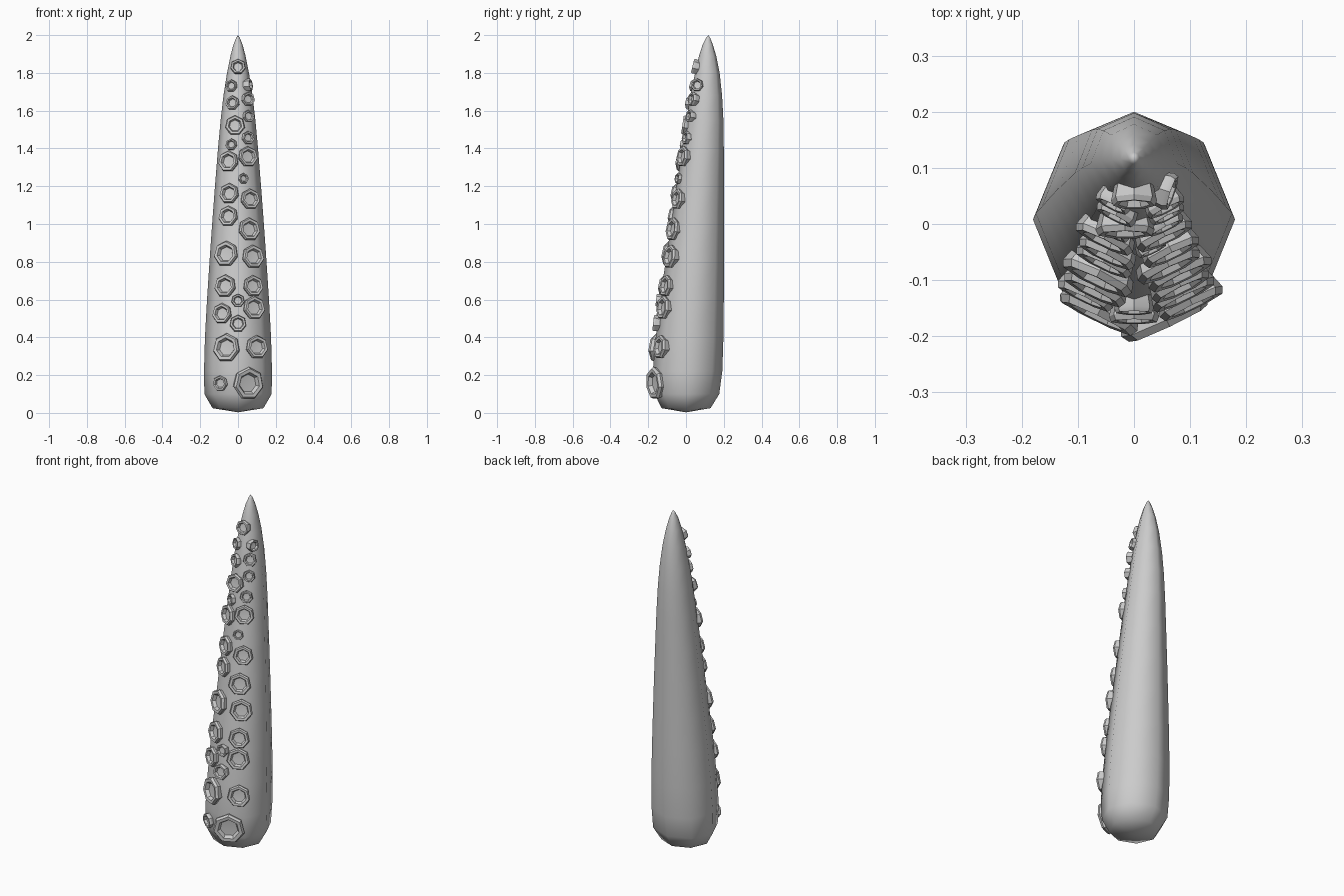
import bpy, bmesh
from math import sin, cos, pi, radians
from mathutils import Vector, Matrix
from mathutils.bvhtree import BVHTree

if "Cube" in bpy.data.objects:
    bpy.data.objects.remove(bpy.data.objects["Cube"])


def finish(bm, name, angle):
    bmesh.ops.recalc_face_normals(bm, faces=bm.faces)
    me = bpy.data.meshes.new(name)
    bm.to_mesh(me)
    ob = bpy.data.objects.new(name, me)
    bpy.context.collection.objects.link(ob)
    bpy.ops.object.select_all(action='DESELECT')
    ob.select_set(True)
    bpy.context.view_layer.objects.active = ob
    bpy.ops.object.shade_smooth_by_angle(angle=radians(angle))
    return ob


def loft(bm, rings, cap_start=None, cap_end=None):
    rows = [[bm.verts.new(p) for p in r] for r in rings]
    n = len(rows[0])
    for a, b in zip(rows, rows[1:]):
        for i in range(n):
            j = (i + 1) % n
            bm.faces.new((a[i], a[j], b[j], b[i]))
    for tip, row in ((cap_start, rows[0]), (cap_end, rows[-1])):
        if tip is not None:
            v = bm.verts.new(tip)
            for i in range(n):
                bm.faces.new((row[i], row[(i + 1) % n], v))


# Tapered eight-sided arm: height, half width, front y, back y
profile = [
    (0.025, 0.135, -0.13, 0.13), (0.10, 0.178, -0.165, 0.176),
    (0.22, 0.18, -0.176, 0.192), (0.40, 0.175, -0.16, 0.198),
    (0.60, 0.164, -0.138, 0.20), (0.80, 0.151, -0.108, 0.20),
    (1.00, 0.137, -0.078, 0.20), (1.20, 0.122, -0.05, 0.20),
    (1.40, 0.106, -0.02, 0.20), (1.55, 0.092, 0.002, 0.198),
    (1.68, 0.077, 0.024, 0.191), (1.80, 0.058, 0.048, 0.178),
    (1.89, 0.04, 0.069, 0.16), (1.95, 0.024, 0.088, 0.142),
    (1.985, 0.010, 0.106, 0.128),
]
rings = []
for z, w, f, b in profile:
    c, d = (f + b) / 2, (b - f) / 2
    rings.append([(w * sin(i * pi / 4), c - d * cos(i * pi / 4), z) for i in range(8)])
bm = bmesh.new()
loft(bm, rings, (0, 0, 0.003), (0, 0.118, 2.0))
bmesh.ops.recalc_face_normals(bm, faces=bm.faces)
tree = BVHTree.FromBMesh(bm)
finish(bm, "tentacle_arm", 60)
bm.free()

# Suction cups: x, z, radius
cups = [
    (0, 1.83, .042), (-.032, 1.73, .034), (.050, 1.735, .035),
    (-.026, 1.64, .039), (.050, 1.66, .038), (-.016, 1.52, .054),
    (.053, 1.57, .034), (-.032, 1.42, .032), (.050, 1.455, .036),
    (-.046, 1.33, .058), (.048, 1.355, .056), (.026, 1.24, .029),
    (-.042, 1.16, .056), (.060, 1.13, .056), (-.047, 1.04, .056),
    (.055, .97, .063), (-.058, .84, .070), (.075, .825, .064),
    (-.063, .67, .062), (.076, .67, .058), (0, .593, .036),
    (-.080, .525, .056), (.080, .555, .064), (0, .472, .046),
    (-.055, .343, .078), (.095, .347, .064), (-.090, .157, .042),
    (.048, .157, .088),
]
bm = bmesh.new()
for x, z, r in cups:
    hit, nor, _, _ = tree.ray_cast(Vector((x, -1, z)), Vector((0, 1, 0)))
    if abs(x) < 0.02:
        nor.x = 0
    nor.x *= 1.15
    q = nor.normalized().to_track_quat('Z', 'Y')
    h = 0.012 + 0.22 * r
    # flared rim, then a recessed dish
    section = [(0.86, -0.015), (1.0, 0.55 * h), (0.9, h), (0.68, h * 0.95), (0.55, 0.3 * h)]
    m = Matrix.Translation(hit) @ q.to_matrix().to_4x4()
    rows = [[m @ Vector((r * s * sin(i * 2 * pi / 7), r * s * cos(i * 2 * pi / 7), k))
             for i in range(7)] for s, k in section]
    loft(bm, rows, None, m @ Vector((0, 0, 0.2 * h)))
finish(bm, "suction_cups", 30)
bm.free()
